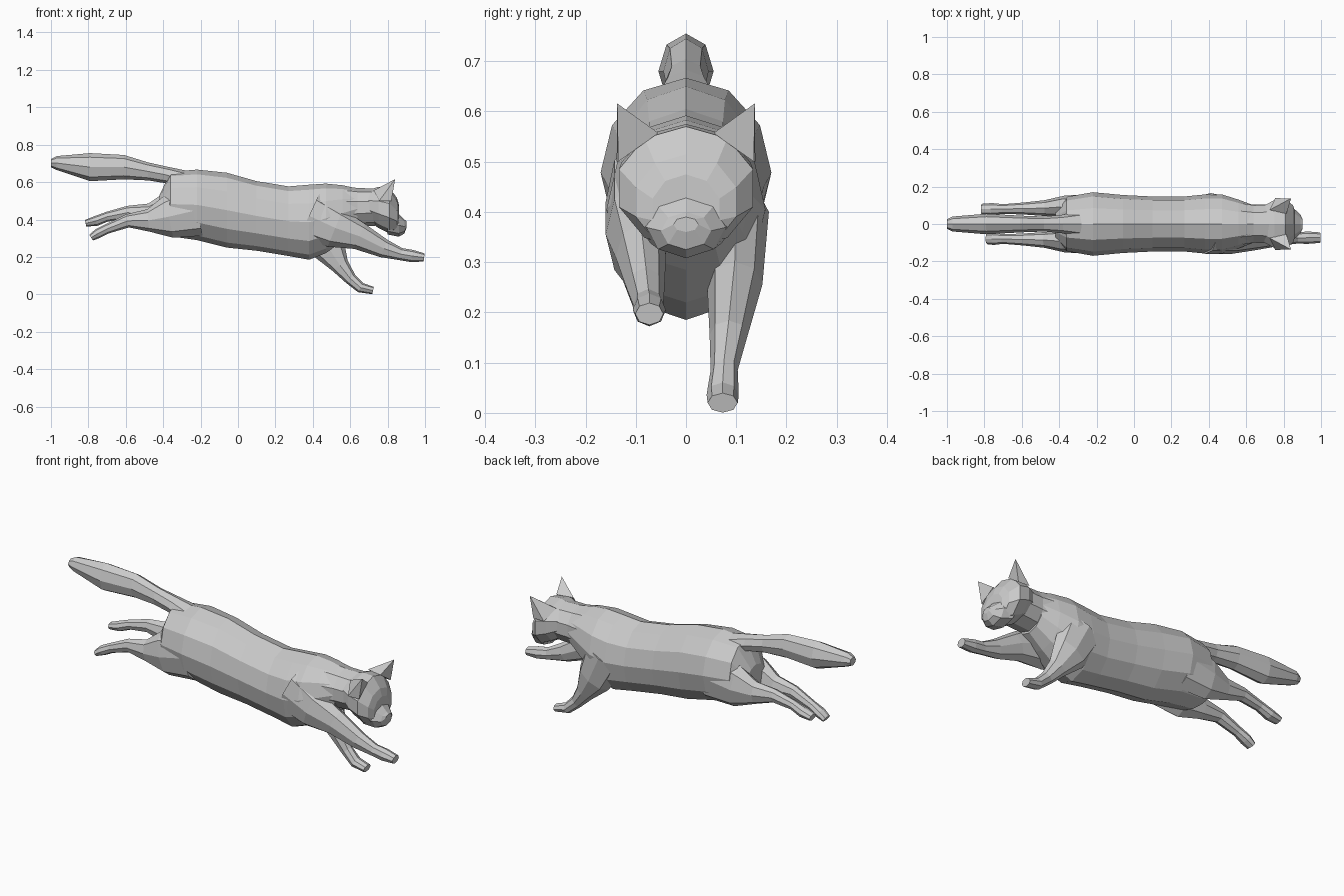
import bpy, bmesh
from math import sin, cos, pi
from mathutils import Vector


def finish(name, bm):
    bmesh.ops.recalc_face_normals(bm, faces=bm.faces)
    mesh = bpy.data.meshes.new(name)
    bm.to_mesh(mesh)
    bm.free()
    obj = bpy.data.objects.new(name, mesh)
    bpy.context.collection.objects.link(obj)


def loft(name, sections, sides=8, upright=False):
    """Skin elliptical rings (x, y, z, half width, half height)."""
    bm = bmesh.new()
    rings = []
    for i, (x, y, z, hw, hh) in enumerate(sections):
        a = sections[max(i - 1, 0)]
        b = sections[min(i + 1, len(sections) - 1)]
        t = Vector((b[0] - a[0], 0, b[2] - a[2])).normalized()
        up = Vector((0, 0, 1)) if upright else Vector((-t.z, 0, t.x))
        ring = []
        for k in range(sides):
            ang = 2 * pi * k / sides
            p = Vector((x, y, z)) + up * hh * cos(ang) + Vector((0, hw * sin(ang), 0))
            ring.append(bm.verts.new(p))
        rings.append(ring)
    for r, s in zip(rings, rings[1:]):
        for k in range(sides):
            j = (k + 1) % sides
            bm.faces.new((r[k], r[j], s[j], s[k]))
    bm.faces.new(rings[0])
    bm.faces.new(rings[-1])
    finish(name, bm)


def centred(profile):
    """Turn (x, top, bottom, half width) into sections on the centre line."""
    return [(x, 0, (t + b) / 2, w, (t - b) / 2) for x, t, b, w in profile]


# Torso, rump to chest
loft("body", centred([
    (-0.42, 0.53, 0.36, 0.085), (-0.36, 0.655, 0.31, 0.145), (-0.22, 0.667, 0.29, 0.17),
    (-0.06, 0.65, 0.25, 0.155), (0.10, 0.605, 0.233, 0.147), (0.27, 0.577, 0.205, 0.147),
    (0.38, 0.586, 0.185, 0.158), (0.47, 0.592, 0.22, 0.158), (0.56, 0.583, 0.285, 0.13),
    (0.64, 0.565, 0.35, 0.10)]), 12, True)

# Neck running into the skull
loft("neck", centred([(0.50, 0.588, 0.32, 0.13), (0.64, 0.568, 0.36, 0.105),
                      (0.78, 0.565, 0.37, 0.11)]), 10, True)

# Head with a broad flat face, and the muzzle
loft("head", centred([(0.69, 0.555, 0.40, 0.10), (0.75, 0.575, 0.355, 0.135),
                      (0.81, 0.57, 0.325, 0.14), (0.85, 0.515, 0.325, 0.105),
                      (0.862, 0.475, 0.335, 0.07)]), 10, True)
loft("muzzle", centred([(0.80, 0.44, 0.32, 0.10), (0.86, 0.43, 0.308, 0.078),
                        (0.89, 0.40, 0.325, 0.05), (0.902, 0.39, 0.36, 0.025)]), 8, True)

# Ears, mirrored
for side, label in ((-1, "right"), (1, "left")):
    bm = bmesh.new()
    tip, *base = [bm.verts.new((x, y * side, z)) for x, y, z in (
        (0.84, 0.137, 0.616), (0.815, 0.055, 0.557), (0.82, 0.135, 0.50),
        (0.755, 0.138, 0.50), (0.725, 0.075, 0.555))]
    for k in range(4):
        bm.faces.new((tip, base[k], base[(k + 1) % 4]))
    bm.faces.new(base)
    finish(label + "_ear", bm)

# Tail, streaming backwards
loft("tail", [
    (-0.27, 0, 0.60, 0.07, 0.06), (-0.38, 0, 0.638, 0.05, 0.045), (-0.48, 0, 0.657, 0.04, 0.048),
    (-0.61, 0, 0.68, 0.045, 0.065), (-0.79, 0, 0.68, 0.055, 0.075),
    (-0.97, 0, 0.702, 0.04, 0.037), (-1.0, 0, 0.702, 0.025, 0.022)], 8, True)

# Front legs: near one stretched forward, far one reaching for the ground
loft("front_leg_right", [
    (0.38, -0.10, 0.42, 0.06, 0.13), (0.52, -0.10, 0.355, 0.06, 0.108),
    (0.65, -0.09, 0.31, 0.05, 0.073), (0.78, -0.08, 0.245, 0.037, 0.05),
    (0.87, -0.075, 0.215, 0.03, 0.033), (0.93, -0.073, 0.205, 0.033, 0.033),
    (0.995, -0.073, 0.197, 0.028, 0.022)])
loft("front_leg_left", [
    (0.41, 0.10, 0.40, 0.065, 0.12), (0.48, 0.097, 0.255, 0.055, 0.095),
    (0.545, 0.085, 0.155, 0.038, 0.05), (0.60, 0.076, 0.085, 0.027, 0.033),
    (0.655, 0.073, 0.036, 0.032, 0.028), (0.722, 0.073, 0.02, 0.03, 0.02)])

# Hind legs, trailing
loft("hind_leg_right", [
    (-0.22, -0.09, 0.45, 0.07, 0.14), (-0.37, -0.092, 0.415, 0.06, 0.115),
    (-0.48, -0.085, 0.395, 0.042, 0.06), (-0.59, -0.083, 0.393, 0.032, 0.036),
    (-0.70, -0.08, 0.35, 0.026, 0.026), (-0.75, -0.08, 0.325, 0.032, 0.026),
    (-0.785, -0.08, 0.303, 0.028, 0.018)])
loft("hind_leg_left", [
    (-0.22, 0.09, 0.46, 0.07, 0.14), (-0.37, 0.092, 0.435, 0.06, 0.115),
    (-0.48, 0.085, 0.425, 0.042, 0.06), (-0.59, 0.083, 0.437, 0.032, 0.036),
    (-0.70, 0.08, 0.415, 0.026, 0.026), (-0.76, 0.08, 0.392, 0.032, 0.027),
    (-0.815, 0.08, 0.38, 0.028, 0.018)])
